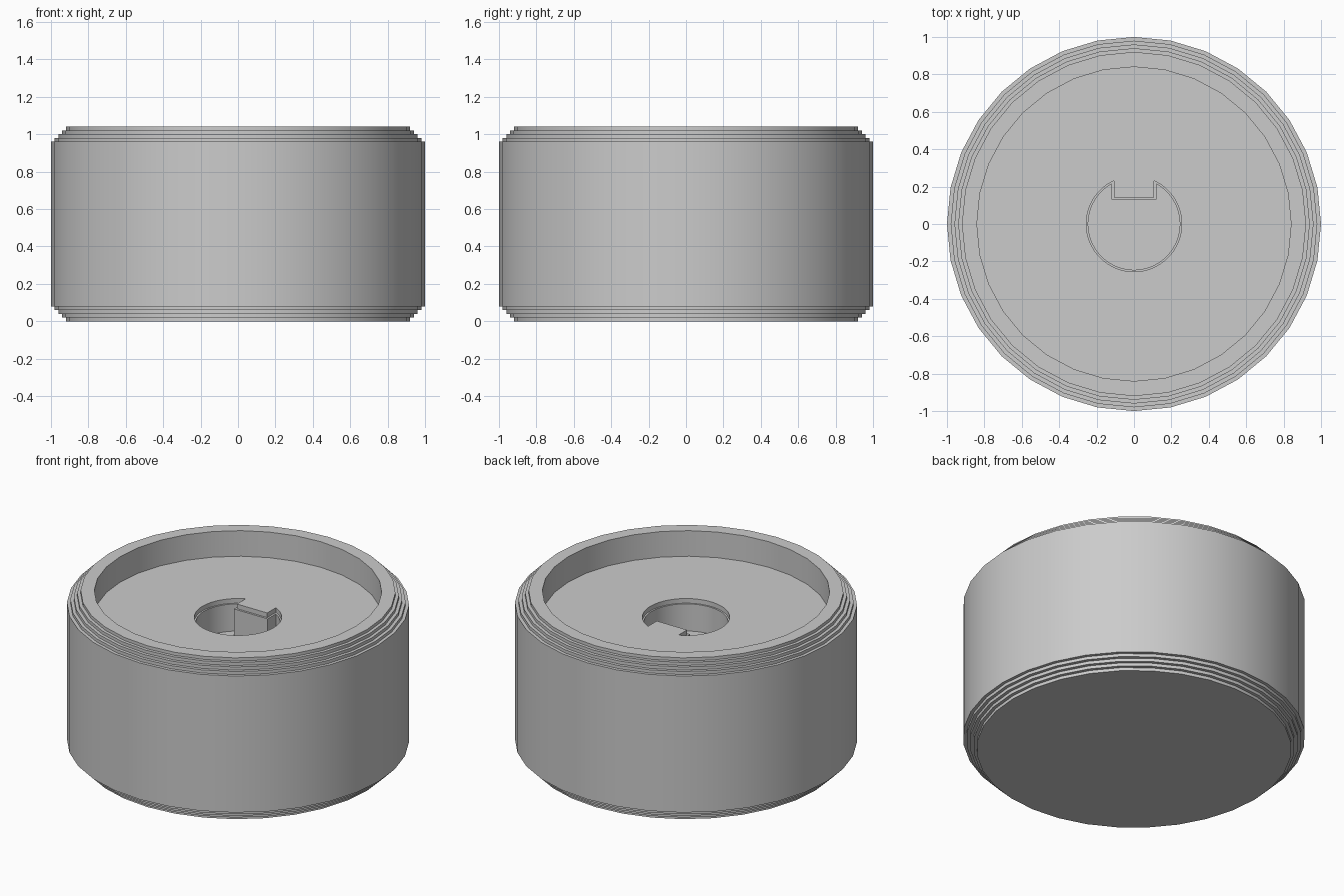
import bpy
import bmesh
from math import acos, cos, sin, pi

if "Cube" in bpy.data.objects:
    bpy.data.objects.remove(bpy.data.objects["Cube"], do_unlink=True)

HEIGHT = 1.04
RECESS_FLOOR = 0.875
HOLE_FLOOR = 0.67
STEP = 0.02
SIDES = 32

grey = bpy.data.materials.new("plain grey")
grey.use_nodes = True
grey.diffuse_color = (0.6, 0.6, 0.6, 1)
grey.node_tree.nodes["Principled BSDF"].inputs["Base Color"].default_value = (0.6, 0.6, 0.6, 1)


def finish(name, bm):
    bmesh.ops.recalc_face_normals(bm, faces=bm.faces[:])
    mesh = bpy.data.meshes.new(name)
    bm.to_mesh(mesh)
    bm.free()
    mesh.materials.append(grey)
    obj = bpy.data.objects.new(name, mesh)
    bpy.context.collection.objects.link(obj)
    return obj


def lathe(name, profile):
    """Turn a profile of (radius, z) into a solid with capped ends."""
    bm = bmesh.new()
    rings = [[bm.verts.new((r * cos(2 * pi * i / SIDES), r * sin(2 * pi * i / SIDES), z))
              for i in range(SIDES)] for r, z in profile]
    for low, high in zip(rings, rings[1:]):
        for i in range(SIDES):
            j = (i + 1) % SIDES
            bm.faces.new((low[i], low[j], high[j], high[i]))
    bm.faces.new(rings[0])
    bm.faces.new(rings[-1])
    return finish(name, bm)


def keyed_prism(name, radius, half_width, flat_y, bottom, top):
    """Round prism with a rectangular key taken out of its back."""
    start = acos(half_width / radius)
    sweep = pi + 2 * start
    count = 64
    outline = [(radius * cos(start - sweep * i / count), radius * sin(start - sweep * i / count))
               for i in range(count + 1)]
    outline += [(-half_width, flat_y), (half_width, flat_y)]
    bm = bmesh.new()
    base = bm.faces.new([bm.verts.new((x, y, bottom)) for x, y in outline])
    extruded = bmesh.ops.extrude_face_region(bm, geom=[base], use_keep_orig=True)
    moved = [v for v in extruded["geom"] if isinstance(v, bmesh.types.BMVert)]
    bmesh.ops.translate(bm, verts=moved, vec=(0, 0, top - bottom))
    obj = finish(name, bm)
    obj.hide_render = True
    return obj


# Stepped edges, the same at the bottom and the top
lower = []
for k in range(5):
    radius = 1 - STEP * (4 - k)
    lower += [(radius, STEP * k), (radius, STEP * (k + 1))]
lower.pop()
upper = [(r, HEIGHT - z) for r, z in reversed(lower)]

# Body with the round recess in its top
body = lathe("body", lower + upper + [(0.84, HEIGHT), (0.84, RECESS_FLOOR)])

# Keyed blind hole with a slightly wider mouth
cutters = [
    keyed_prism("hole_cutter", 0.245, 0.12, 0.13, HOLE_FLOOR, RECESS_FLOOR + 0.05),
    keyed_prism("mouth_cutter", 0.255, 0.108, 0.143, RECESS_FLOOR - 0.03, RECESS_FLOOR + 0.06),
]
bpy.ops.object.select_all(action="DESELECT")
bpy.context.view_layer.objects.active = body
body.select_set(True)
for cutter in cutters:
    cut = body.modifiers.new(cutter.name, "BOOLEAN")
    cut.operation = "DIFFERENCE"
    cut.solver = "EXACT"
    cut.object = cutter
    bpy.ops.object.modifier_apply(modifier=cut.name)
    bpy.data.objects.remove(cutter, do_unlink=True)

bpy.ops.object.shade_smooth_by_angle(angle=pi / 6)
